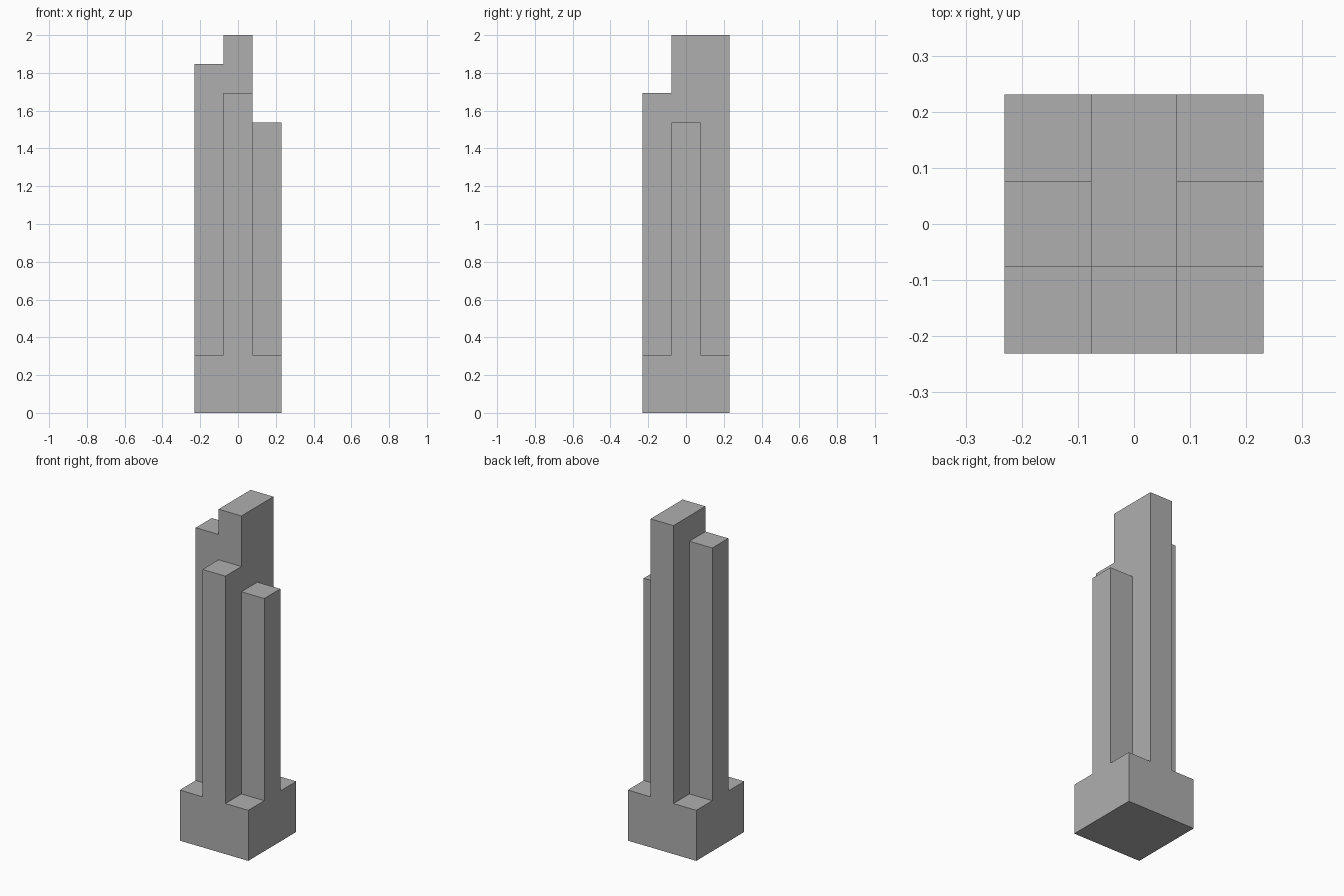
import bpy
import bmesh
from mathutils import Vector

cube = bpy.data.objects.get("Cube")
if cube:
    bpy.data.objects.remove(cube, do_unlink=True)

# The tower follows a square module: 3 modules wide, 13 high
UNIT = 2 / 13
BASE_TOP = 2

grey = bpy.data.materials.new("concrete grey")
grey.use_nodes = True
colour = (0.43, 0.43, 0.43, 1)
grey.diffuse_color = colour
grey.node_tree.nodes["Principled BSDF"].inputs["Base Color"].default_value = colour


def block(name, low, high):
    """Box between two corners given in modules."""
    low, high = Vector(low) * UNIT, Vector(high) * UNIT
    bm = bmesh.new()
    bmesh.ops.create_cube(bm, size=1)
    bmesh.ops.scale(bm, vec=high - low, verts=bm.verts)
    bmesh.ops.translate(bm, vec=(low + high) / 2, verts=bm.verts)
    mesh = bpy.data.meshes.new(name)
    bm.to_mesh(mesh)
    bm.free()
    mesh.materials.append(grey)
    obj = bpy.data.objects.new(name, mesh)
    bpy.context.collection.objects.link(obj)
    return obj


# Square podium
block("podium", (-1.5, -1.5, 0), (1.5, 1.5, BASE_TOP))

# Tallest shaft, filling the centre and the back arm of the cross
block("main_shaft", (-0.5, -0.5, BASE_TOP), (0.5, 1.5, 13))

# Three stepped shafts on the other arms
for name, x, y, top in (
    ("right_shaft", -1, 0, 12),
    ("front_shaft", 0, -1, 11),
    ("left_shaft", 1, 0, 10),
):
    block(name, (x - 0.5, y - 0.5, BASE_TOP), (x + 0.5, y + 0.5, top))
